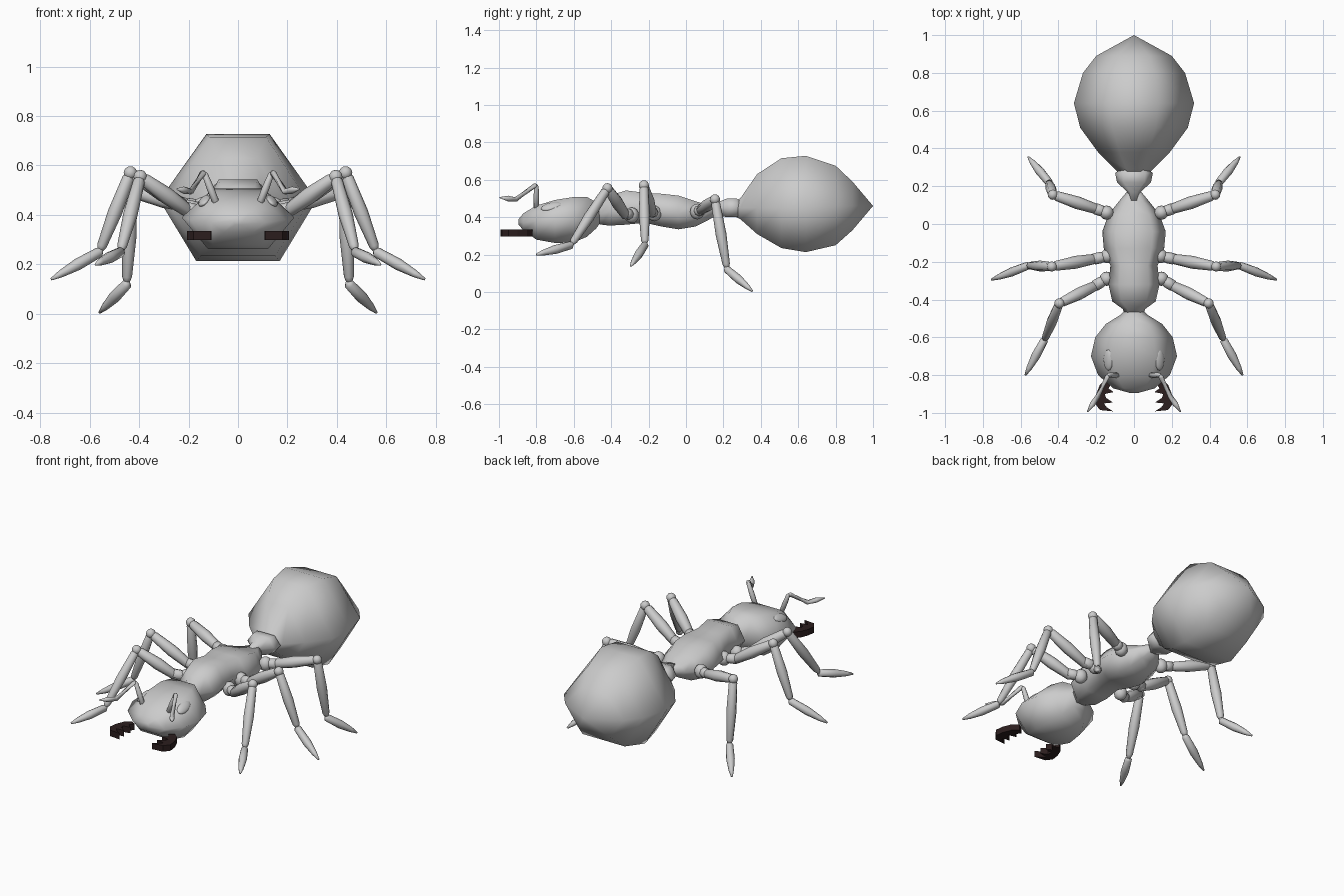
import bpy, bmesh, math
from mathutils import Vector

if "Cube" in bpy.data.objects:
    bpy.data.objects.remove(bpy.data.objects["Cube"])


def material(name, rgb):
    m = bpy.data.materials.new(name)
    m.diffuse_color = (*rgb, 1)
    m.use_nodes = True
    m.node_tree.nodes["Principled BSDF"].inputs["Base Color"].default_value = m.diffuse_color
    return m


GREY = material("shell grey", (0.6, 0.6, 0.6))
DARK = material("jaw dark brown", (0.025, 0.013, 0.013))


def finish(name, bm, mat, smooth=True):
    bmesh.ops.recalc_face_normals(bm, faces=bm.faces)
    me = bpy.data.meshes.new(name)
    bm.to_mesh(me)
    bm.free()
    me.materials.append(mat)
    for p in me.polygons:
        p.use_smooth = smooth
    ob = bpy.data.objects.new(name, me)
    bpy.context.collection.objects.link(ob)
    return ob


def loft(name, rings, mat=GREY):
    """Skin a list of closed point rings and cap both ends."""
    bm = bmesh.new()
    loops = [[bm.verts.new(p) for p in r] for r in rings]
    n = len(loops[0])
    for a, b in zip(loops, loops[1:]):
        for i in range(n):
            bm.faces.new((a[i], a[(i + 1) % n], b[(i + 1) % n], b[i]))
    bm.faces.new(loops[0])
    bm.faces.new(loops[-1])
    bmesh.ops.remove_doubles(bm, verts=bm.verts, dist=0.0005)
    return finish(name, bm, mat)


def body(name, stations, top=0.45, bottom=0.53):
    """Six-sided body; stations are (y, half width, z bottom, z side, z top)."""
    rings = []
    for y, w, zb, zs, zt in stations:
        rings.append([(w, y, zs), (w * top, y, zt), (-w * top, y, zt),
                      (-w, y, zs), (-w * bottom, y, zb), (w * bottom, y, zb)])
    return loft(name, rings)


def tube(name, pts, n=8):
    """Round limb along (x, y, z, radius) points."""
    ps = [Vector(p[:3]) for p in pts]
    rings = []
    for i, p in enumerate(ps):
        t = (ps[min(i + 1, len(ps) - 1)] - ps[max(i - 1, 0)]).normalized()
        ref = Vector((0, 1, 0)) if abs(t.y) < 0.8 else Vector((1, 0, 0))
        u = t.cross(ref).normalized()
        v = t.cross(u)
        rings.append([p + pts[i][3] * (u * math.cos(a) + v * math.sin(a))
                      for a in (2 * math.pi * k / n for k in range(n))])
    return loft(name, rings)


def bone(name, a, b, r0, r1, r2):
    """Limb segment with rounded ends and a chosen start, middle and end radius."""
    a, b = Vector(a), Vector(b)
    steps = ((0, .4 * r0), (.06, r0), (.5, r1), (.92, r2), (1, .4 * r2))
    return tube(name, [(*a.lerp(b, t), r) for t, r in steps])


def ball(name, loc, size, rot=(0, 0, 0)):
    bpy.ops.mesh.primitive_uv_sphere_add(segments=12, ring_count=8, location=loc, rotation=rot)
    ob = bpy.context.object
    ob.name = name
    ob.scale = size
    ob.data.materials.append(GREY)
    bpy.ops.object.shade_smooth()
    return ob


# Abdomen
body("abdomen", [
    (0.25, 0.06, 0.41, 0.45, 0.48), (0.29, 0.10, 0.39, 0.45, 0.50),
    (0.38, 0.19, 0.31, 0.45, 0.63), (0.51, 0.285, 0.235, 0.45, 0.715),
    (0.64, 0.318, 0.213, 0.46, 0.728), (0.80, 0.27, 0.25, 0.46, 0.675),
    (0.89, 0.20, 0.33, 0.46, 0.59), (1.0, 0.0, 0.46, 0.46, 0.46)], top=0.40)

# Waist
body("waist", [
    (0.11, 0.02, 0.42, 0.44, 0.46), (0.17, 0.035, 0.41, 0.45, 0.48),
    (0.22, 0.09, 0.40, 0.45, 0.50), (0.27, 0.10, 0.40, 0.45, 0.50),
    (0.30, 0.06, 0.42, 0.45, 0.48)], top=0.6, bottom=0.6)

# Thorax
body("thorax", [
    (-0.50, 0.04, 0.37, 0.41, 0.45), (-0.45, 0.06, 0.36, 0.42, 0.48),
    (-0.41, 0.115, 0.355, 0.43, 0.515), (-0.32, 0.135, 0.36, 0.44, 0.543),
    (-0.22, 0.125, 0.37, 0.44, 0.53), (-0.13, 0.16, 0.35, 0.43, 0.525),
    (-0.04, 0.168, 0.335, 0.42, 0.515), (0.05, 0.135, 0.35, 0.42, 0.485),
    (0.12, 0.08, 0.385, 0.43, 0.465), (0.18, 0.03, 0.42, 0.44, 0.46)], top=0.58)

# Head
body("head", [
    (-0.895, 0.02, 0.36, 0.375, 0.39), (-0.87, 0.11, 0.33, 0.37, 0.42),
    (-0.80, 0.19, 0.28, 0.38, 0.462), (-0.70, 0.228, 0.262, 0.39, 0.492),
    (-0.60, 0.205, 0.265, 0.395, 0.508), (-0.53, 0.15, 0.295, 0.40, 0.508),
    (-0.48, 0.07, 0.34, 0.41, 0.48), (-0.45, 0.04, 0.38, 0.42, 0.46)], top=0.5)

# Legs: hip, thigh start, knee, ankle, foot tip
LEGS = {
    "front": ((0.145, -0.29, 0.41), (0.18, -0.315, 0.40), (0.395, -0.42, 0.555),
              (0.475, -0.615, 0.25), (0.575, -0.80, 0.20)),
    "middle": ((0.14, -0.17, 0.42), (0.18, -0.18, 0.41), (0.435, -0.225, 0.57),
               (0.56, -0.22, 0.25), (0.755, -0.295, 0.14)),
    "hind": ((0.145, 0.06, 0.43), (0.17, 0.07, 0.43), (0.43, 0.155, 0.495),
             (0.45, 0.22, 0.12), (0.56, 0.355, 0.005)),
}
# Right-side jaw outline seen from above, with inward teeth
JAW = [(.145, -.82), (.18, -.85), (.20, -.90), (.207, -.95), (.18, -.985), (.11, -.992),
       (.145, -.97), (.16, -.95), (.112, -.945), (.148, -.92), (.155, -.90),
       (.108, -.89), (.135, -.87), (.115, -.84)]

for side, s in (("right", 1), ("left", -1)):
    m = lambda p: (p[0] * s, *p[1:])
    for name, pts in LEGS.items():
        hip, start, knee, ankle, tip = [m(p) for p in pts]
        label = f"{side}_{name}_leg"
        ball(label + "_hip", hip, (0.038, 0.038, 0.042))
        bone(label + "_joint", hip, Vector(start).lerp(Vector(knee), .15), .025, .03, .03)
        bone(label + "_thigh", start, knee, .026, .034, .026)
        ball(label + "_knee", knee, (0.027, 0.027, 0.027))
        bone(label + "_shin", knee, ankle, .024, .029, .02)
        # Foot tapers to a point
        a, b = Vector(ankle), Vector(tip)
        back = a + (Vector(knee) - a) * 0.04
        tube(label + "_foot", [(*back, .012), (*a, .021), (*a.lerp(b, .45), .024),
                               (*a.lerp(b, .8), .015), (*b, .005)])

    # Feeler
    base, elbow, mid, end = [Vector(m(p)) for p in (
        (.085, -.80, .44), (.138, -.80, .575), (.19, -.91, .495), (.247, -.995, .505))]
    bone(f"{side}_feeler_base", base, elbow, .014, .015, .012)
    tube(f"{side}_feeler_tip", [(*elbow, .006), (*elbow.lerp(mid, .08), .013),
                                (*mid, .013), (*mid.lerp(end, .5), .015), (*end, .003)])

    # Eye
    ball(f"{side}_eye", m((.135, -.72, .457)), (.03, .058, .016),
         (math.radians(16), math.radians(35 * s), math.radians(12 * s)))

    # Jaw
    bm = bmesh.new()
    f = bm.faces.new([bm.verts.new((x * s, y, .298)) for x, y in JAW])
    ext = bmesh.ops.extrude_face_region(bm, geom=[f])
    up = [v for v in ext["geom"] if isinstance(v, bmesh.types.BMVert)]
    bmesh.ops.translate(bm, verts=up, vec=(0, 0, .037))
    finish(f"{side}_jaw", bm, DARK, smooth=False)
